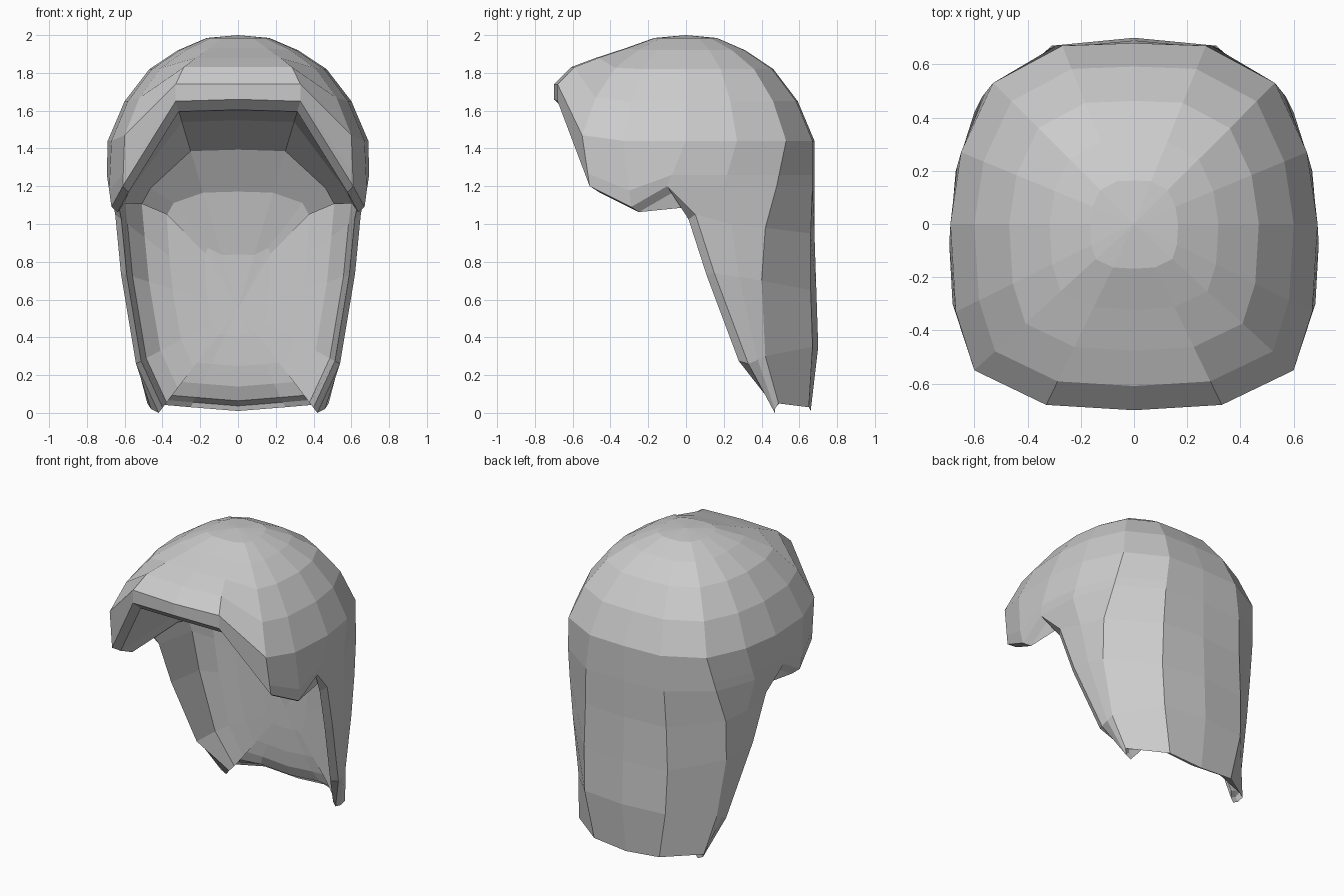
import bpy
import bmesh
from mathutils import Vector

cube = bpy.data.objects.get("Cube")
if cube:
    bpy.data.objects.remove(cube, do_unlink=True)


def make_material(name, colour):
    material = bpy.data.materials.new(name)
    material.use_nodes = True
    material.diffuse_color = colour
    material.node_tree.nodes["Principled BSDF"].inputs["Base Color"].default_value = colour
    return material


# Widest outline of the dome, from front centre round the left side to back centre
outline = [(0, -.7), (.33, -.68), (.6, -.55), (.67, -.33), (.69, 0),
           (.65, .27), (.53, .53), (.27, .67), (0, .68)]
front_lift = [1, 1, .1, 0, 0, 0, 0, 0, 0]

# Dome rings: share of the outline, height at the back, height at the front
dome_rings = [(.24, 1.985, 1.985), (.46, 1.92, 1.93), (.68, 1.82, 1.88),
              (.87, 1.65, 1.83), (1, 1.44, 1.74)]

# Lower edge of the fringe, sideburn and nape
brow_row = [(0, -.7, 1.66), (.33, -.68, 1.65), (.61, -.51, 1.2), (.67, -.29, 1.09),
            (.68, -.1, 1.2), (.67, .2, 1.2), (.57, .48, 1.2), (.3, .67, 1.2), (0, .68, 1.2)]

# Long back panel, from its front edge to back centre, top to hem
panel_rows = [
    [(.65, .05, 1.05), (.64, .24, 1), (.6, .42, .98), (.31, .66, .95), (0, .68, .95)],
    [(.62, .15, .74), (.61, .28, .72), (.59, .4, .7), (.32, .66, .65), (0, .69, .65)],
    [(.54, .33, .26), (.54, .38, .28), (.53, .42, .3), (.31, .67, .35), (0, .7, .35)],
    [(.42, .47, 0), (.46, .47, .02), (.48, .49, .05), (.25, .65, .03), (0, .66, .01)],
]

bm = bmesh.new()


def add_row(points):
    return [bm.verts.new(point) for point in points]


def bridge(upper, lower):
    """Join two rows of equal length with flat quads."""
    for i in range(len(upper) - 1):
        bm.faces.new((upper[i], lower[i], lower[i + 1], upper[i + 1]))


def fan(pole, row):
    """Close a row with triangles to one point."""
    for first, second in zip(row, row[1:]):
        bm.faces.new((pole, first, second))


# Outer crown
rows = []
for share, back_z, front_z in dome_rings:
    rows.append(add_row([(x * share, y * share, back_z + (front_z - back_z) * lift)
                         for (x, y), lift in zip(outline, front_lift)]))
fan(bm.verts.new((0, 0, 2)), rows[0])

# Slight ledge above the sideburn
ledge = []
for column, (vert, low) in enumerate(zip(rows[-1], brow_row)):
    middle = vert.co.lerp(Vector(low), .75)
    if column in (3, 4):
        middle.x += .012
    ledge.append(middle)
rows.append(add_row(ledge))
brow = add_row(brow_row)
rows.append(brow)
for upper, lower in zip(rows, rows[1:]):
    bridge(upper, lower)

# Outer back panel hanging below the crown
panel = [brow[4:]] + [add_row(row) for row in panel_rows]
for upper, lower in zip(panel, panel[1:]):
    bridge(upper, lower)

# Rim: fringe edge, then panel front edge, then hem
rim = brow[:4] + [row[0] for row in panel] + panel[-1][1:]

# Thin lip just inside the rim, standing forward along the panel edge
nape = Vector((0, .52, .55))
lip = []
for index, vert in enumerate(rim):
    point = vert.co.lerp(nape, .05)
    if 4 < index < 8:
        point.y -= .06
    lip.append(point)


def lining_row(spread, reach):
    """Rim shrunk towards the nape by spread, and pushed back by reach."""
    points = []
    for index, vert in enumerate(rim):
        point = nape.lerp(vert.co, spread)
        point.y = nape.y + (vert.co.y - nape.y) * reach
        if index in (2, 3, 4):
            point.z += .8 * spread * (1 - spread)
        points.append(point)
    return add_row(points)


# Hollow bowl-shaped lining
bowl = [(.9, .4), (.76, .16), (.56, .06), (.26, .01)]
lining = [rim, add_row(lip)] + [lining_row(spread, reach) for spread, reach in bowl]
for outer, inner in zip(lining, lining[1:]):
    bridge(outer, inner)
fan(bm.verts.new(nape), lining[-1])

bmesh.ops.recalc_face_normals(bm, faces=bm.faces)
mesh = bpy.data.meshes.new("hair")
bm.to_mesh(mesh)
bm.free()

hair = bpy.data.objects.new("hair", mesh)
bpy.context.collection.objects.link(hair)
mesh.materials.append(make_material("light grey", (.6, .6, .6, 1)))

# Right half
mirror = hair.modifiers.new("mirror", "MIRROR")
mirror.use_clip = True
mirror.merge_threshold = .001
